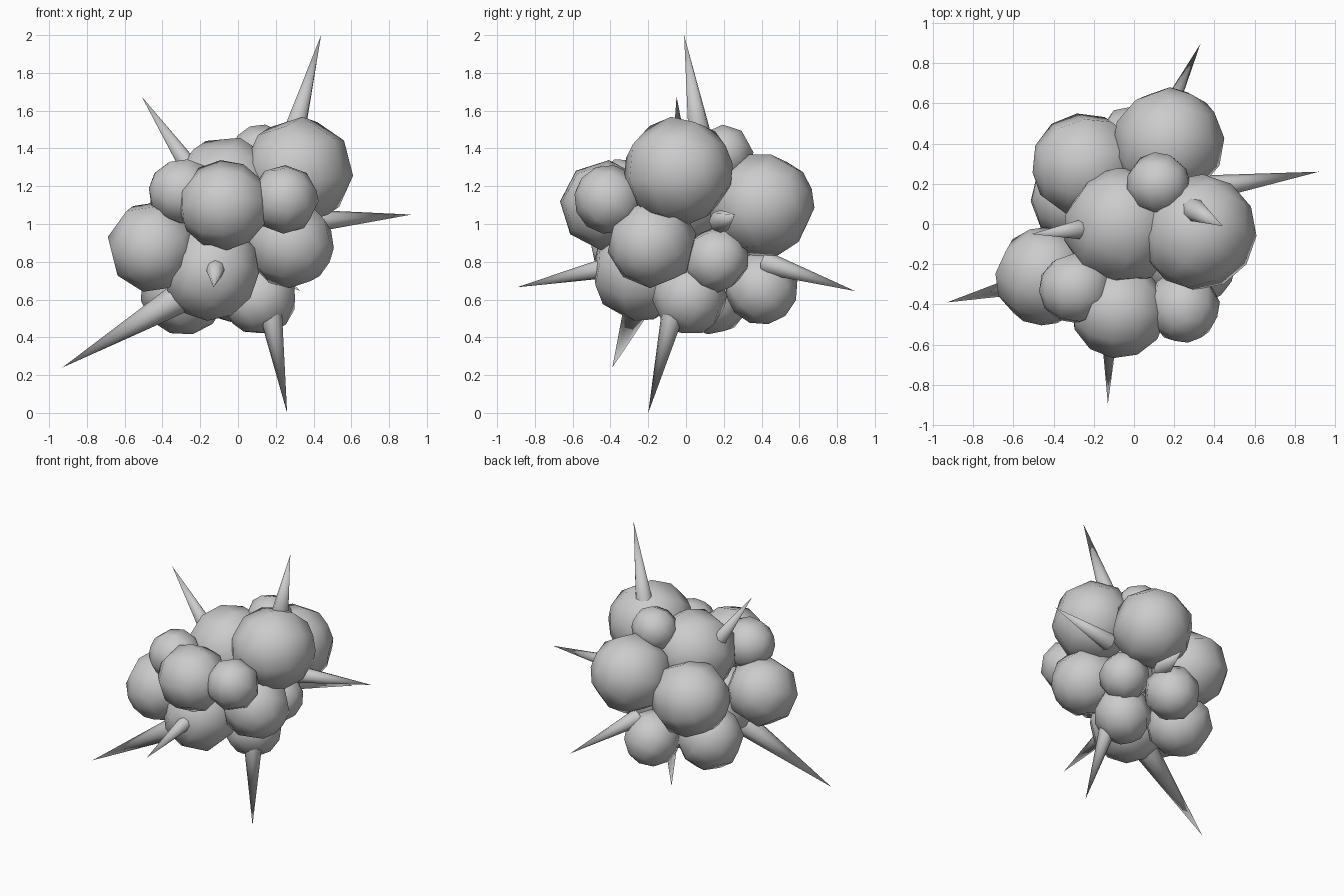
import bpy, random
from mathutils import Vector, Euler

random.seed(4)

# Lumps: centre x, y, z and radius
lumps = [
    (0.32, -0.04, 1.28, 0.285), (-0.06, -0.01, 1.17, 0.29),
    (0.17, 0.40, 1.10, 0.275), (-0.24, 0.29, 0.98, 0.265),
    (0.12, 0.20, 1.37, 0.155), (-0.45, -0.26, 0.88, 0.24),
    (-0.29, -0.32, 1.17, 0.18), (-0.075, -0.43, 1.10, 0.235),
    (0.245, -0.41, 1.13, 0.18), (0.27, -0.18, 0.90, 0.235),
    (-0.14, -0.24, 0.75, 0.26), (0.115, 0.02, 0.61, 0.195),
    (0.0, 0.40, 0.66, 0.19), (0.22, 0.16, 0.81, 0.17),
    (-0.29, 0.13, 0.64, 0.225),
]

# Spikes: tip, then the point where the spike leaves the lumps
spikes = [
    ((0.44, -0.01, 2.00), (0.315, 0.06, 1.55)),
    ((-0.51, -0.05, 1.675), (-0.29, -0.03, 1.35)),
    ((0.92, 0.26, 1.05), (0.47, 0.195, 1.02)),
    ((0.26, -0.20, 0.0), (0.18, -0.08, 0.485)),
    ((-0.93, -0.39, 0.24), (-0.39, -0.26, 0.56)),
    ((-0.13, -0.895, 0.665), (-0.12, -0.455, 0.76)),
    ((0.33, 0.895, 0.645), (0.14, 0.50, 0.77)),
]


def smooth(name):
    ob = bpy.context.object
    ob.name = name
    for p in ob.data.polygons:
        p.use_smooth = len(p.vertices) < 5
    return ob


# Coarse, randomly turned balls
for x, y, z, r in lumps:
    turn = Euler([random.uniform(0, 6.28) for _ in range(3)])
    bpy.ops.mesh.primitive_uv_sphere_add(segments=8, ring_count=6, radius=r * 1.02,
                                         location=(x, y, z), rotation=turn)
    smooth("lump")

# Long thin cones with their bases sunk into the lumps
for tip, base in spikes:
    tip, base = Vector(tip), Vector(base)
    axis = tip - base
    length = axis.length + 0.09
    bpy.ops.mesh.primitive_cone_add(vertices=8, radius1=0.112 * length, radius2=0,
                                    depth=length,
                                    location=tip - axis.normalized() * length / 2,
                                    rotation=axis.to_track_quat('Z', 'Y').to_euler())
    smooth("spike")
